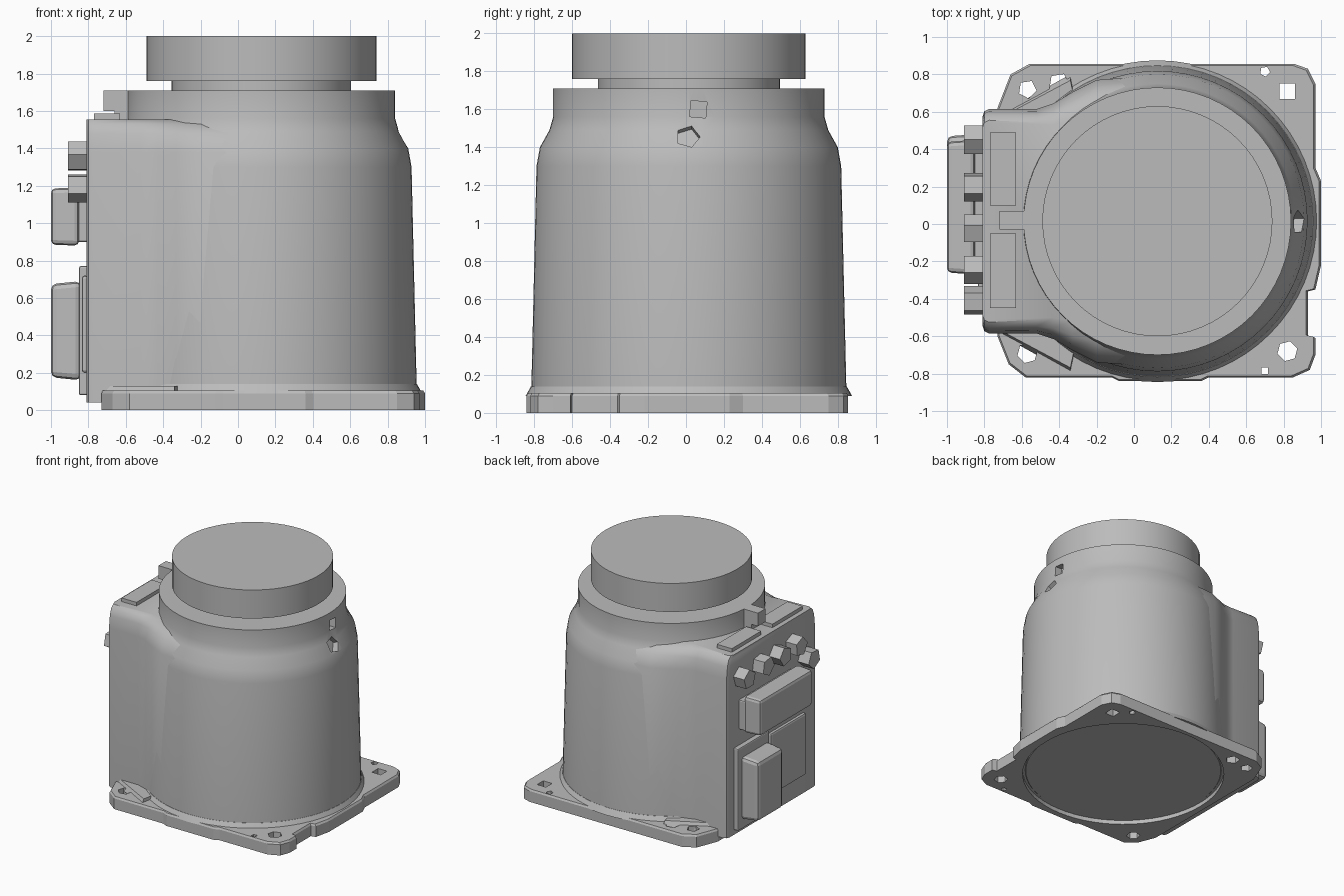
import bpy, bmesh, math
from mathutils import Matrix, Vector

if "Cube" in bpy.data.objects:
    bpy.data.objects.remove(bpy.data.objects["Cube"])

CX, CY = 0.125, 0.015

grey = bpy.data.materials.new("plain grey")
grey.use_nodes = True
grey.diffuse_color = (0.5, 0.5, 0.5, 1)
grey.node_tree.nodes["Principled BSDF"].inputs["Base Color"].default_value = (0.5, 0.5, 0.5, 1)


def finish(bm, name, smooth=None):
    bmesh.ops.recalc_face_normals(bm, faces=bm.faces)
    me = bpy.data.meshes.new(name)
    bm.to_mesh(me)
    bm.free()
    ob = bpy.data.objects.new(name, me)
    bpy.context.collection.objects.link(ob)
    me.materials.append(grey)
    if smooth:
        shade(ob, smooth)
    return ob


def shade(ob, angle):
    bpy.ops.object.select_all(action="DESELECT")
    ob.select_set(True)
    bpy.context.view_layer.objects.active = ob
    bpy.ops.object.shade_smooth_by_angle(angle=math.radians(angle))


def loft(name, rings, smooth=None):
    """Skin a stack of equal-length rings and cap both ends."""
    bm = bmesh.new()
    loops = [[bm.verts.new(p) for p in ring] for ring in rings]
    n = len(loops[0])
    for a, b in zip(loops, loops[1:]):
        for i in range(n):
            j = (i + 1) % n
            bm.faces.new((a[i], a[j], b[j], b[i]))
    bm.faces.new(loops[0][::-1])
    bm.faces.new(loops[-1])
    return finish(bm, name, smooth)


def circle(r, z, n=64):
    return [(CX + r * math.cos(math.tau * i / n), CY + r * math.sin(math.tau * i / n), z)
            for i in range(n)]


def box(name, x, y, z, bevel=0.0, taper=1.0):
    """Box from ranges; taper narrows its -x face."""
    bm = bmesh.new()
    bmesh.ops.create_cube(bm, size=1)
    mid = Vector([sum(r) / 2 for r in (x, y, z)])
    size = [r[1] - r[0] for r in (x, y, z)]
    for v in bm.verts:
        k = taper if v.co.x < 0 else 1
        v.co = mid + Vector((v.co.x * size[0], v.co.y * size[1] * k, v.co.z * size[2] * k))
    if bevel:
        bmesh.ops.bevel(bm, geom=bm.edges[:], offset=bevel, segments=2, profile=0.5, affect="EDGES")
    return finish(bm, name)


def prism(name, center, axis, r, depth, sides, turn=0.0):
    bm = bmesh.new()
    rot = Vector((0, 0, 1)).rotation_difference(Vector(axis)).to_matrix().to_4x4()
    m = Matrix.Translation(center) @ rot @ Matrix.Rotation(turn, 4, "Z")
    bmesh.ops.create_cone(bm, cap_ends=True, segments=sides, radius1=r, radius2=r,
                          depth=depth, matrix=m)
    return finish(bm, name)


def cut(target, cutters):
    for c in cutters:
        mod = target.modifiers.new("cut", "BOOLEAN")
        mod.operation, mod.solver, mod.object = "DIFFERENCE", "EXACT", c
    bpy.context.view_layer.update()
    baked = bpy.data.meshes.new_from_object(
        target.evaluated_get(bpy.context.evaluated_depsgraph_get()))
    target.modifiers.clear()
    target.data = baked
    for c in cutters:
        bpy.data.objects.remove(c)


# Round housing with shoulder and collar
body = loft("round_housing", [circle(r, z) for r, z in (
    (0.78, 0.03), (0.832, 0.08), (0.83, 0.14), (0.803, 1.3), (0.785, 1.4),
    (0.735, 1.49), (0.715, 1.56), (0.715, 1.71))])
cut(body, [prism("square_cutter", (0.84, 0.065, 1.6), (1, 0, 0), 0.06, 0.12, 4, 0.7),
           prism("pentagon_cutter", (0.89, 0.01, 1.46), (1, 0, 0.4), 0.065, 0.12, 5)])
shade(body, 35)

# Neck and lid
loft("neck", [circle(0.48, 1.70), circle(0.48, 1.77)], 30)
loft("lid", [circle(0.615, 1.76), circle(0.615, 2.0)], 30)


# Connector housing that flows into the round housing
def housing_ring(z, inset):
    side = [(-0.81, 0.56), (-0.80, 0.588), (-0.775, 0.6), (-0.52, 0.6),
            (-0.43, 0.63), (-0.33, 0.69), (-0.2, 0.755), (0.0, 0.77)]
    k = lambda x: inset * (1 + 3 * max(0, min(1, (x + 0.55) / 0.4)))
    left = [(x, CY - y + k(x), z) for x, y in side]
    right = [(x, CY + y - k(x), z) for x, y in reversed(side)]
    return left + right


loft("connector_housing", [housing_ring(z, i) for z, i in (
    (0.04, 0), (1.38, 0), (1.48, 0.012), (1.53, 0.03), (1.555, 0.06))], 35)

# Base flange with rounded corners, side tabs and a notch
outline = [(-0.73, -0.6), (-0.67, -0.75), (-0.58, -0.82), (-0.12, -0.82), (-0.08, -0.84),
           (0.36, -0.84), (0.4, -0.82), (0.85, -0.82), (0.94, -0.78), (0.97, -0.7),
           (0.97, -0.61), (0.93, -0.6), (0.93, -0.36), (0.97, -0.35), (1.0, -0.22),
           (1.0, 0.23), (0.97, 0.3), (0.97, 0.75), (0.93, 0.83), (0.86, 0.855),
           (-0.56, 0.855), (-0.66, 0.8), (-0.73, 0.62)]
flange = loft("base_flange", [[(x * s, y * s, z) for x, y in outline]
                              for z, s in ((0, 1), (0.09, 1), (0.105, 0.99))])
holes = [(-0.57, -0.69, 0.055, 6), (0.82, -0.68, 0.055, 6), (0.82, 0.71, 0.058, 4),
         (-0.4, 0.75, 0.058, 5), (-0.57, 0.72, 0.05, 5), (0.7, -0.785, 0.025, 4),
         (0.7, 0.815, 0.028, 5)]
recess = loft("recess_cutter", [circle(0.805, -0.1), circle(0.805, 0.035)])
cut(flange, [recess] + [prism("hole_cutter", (x, y, 0.05), (0, 0, 1), r, 0.4, n, math.pi / 4)
                        for x, y, r, n in holes])

# Raised rim where the housing meets the flange
loft("base_rim", [circle(0.86, 0.09), circle(0.832, 0.14)], 30)

# Corner ramps beside the connector housing
for s in (-1, 1):
    foot = [(-0.7, s * 0.6), (-0.34, s * 0.8), (-0.3, s * 0.6)]
    loft("corner_ramp", [[(x, y, 0.08) for x, y in foot],
                         [(x, y * 0.96, 0.13) for x, y in foot]])

# Key block on the collar, and strips on top of the connector housing
box("key_block", (-0.72, -0.5), (-0.03, 0.07), (1.6, 1.71))
box("key_web", (-0.66, -0.5), (-0.03, 0.07), (1.54, 1.62))
for lo, hi in ((0.1, 0.49), (-0.45, -0.05)):
    box("top_strip", (-0.77, -0.63), (lo, hi), (1.54, 1.585))

# Bolts on the connector panel
for i, (y, z) in enumerate(((0.45, 1.35), (0.2, 1.36), (-0.03, 1.36), (-0.24, 1.36), (-0.41, 1.19))):
    prism("panel_bolt", (-0.855, y, z), (1, 0, 0), 0.08, 0.11, 5, 0.3 + i * 0.5)

# Wide upper connector
box("upper_connector_base", (-0.87, -0.8), (-0.24, 0.45), (0.9, 1.15), 0.01)
box("upper_connector", (-1.0, -0.85), (-0.27, 0.45), (0.88, 1.19), 0.025, 0.97)

# Tall lower connector and the flat cover beside it
box("lower_connector_base", (-0.85, -0.8), (0.1, 0.52), (0.08, 0.77), 0.01)
box("lower_connector", (-1.0, -0.84), (0.12, 0.48), (0.16, 0.69), 0.03, 0.94)
box("cover_plate", (-0.835, -0.8), (-0.41, 0.06), (0.2, 0.72), 0.015)
